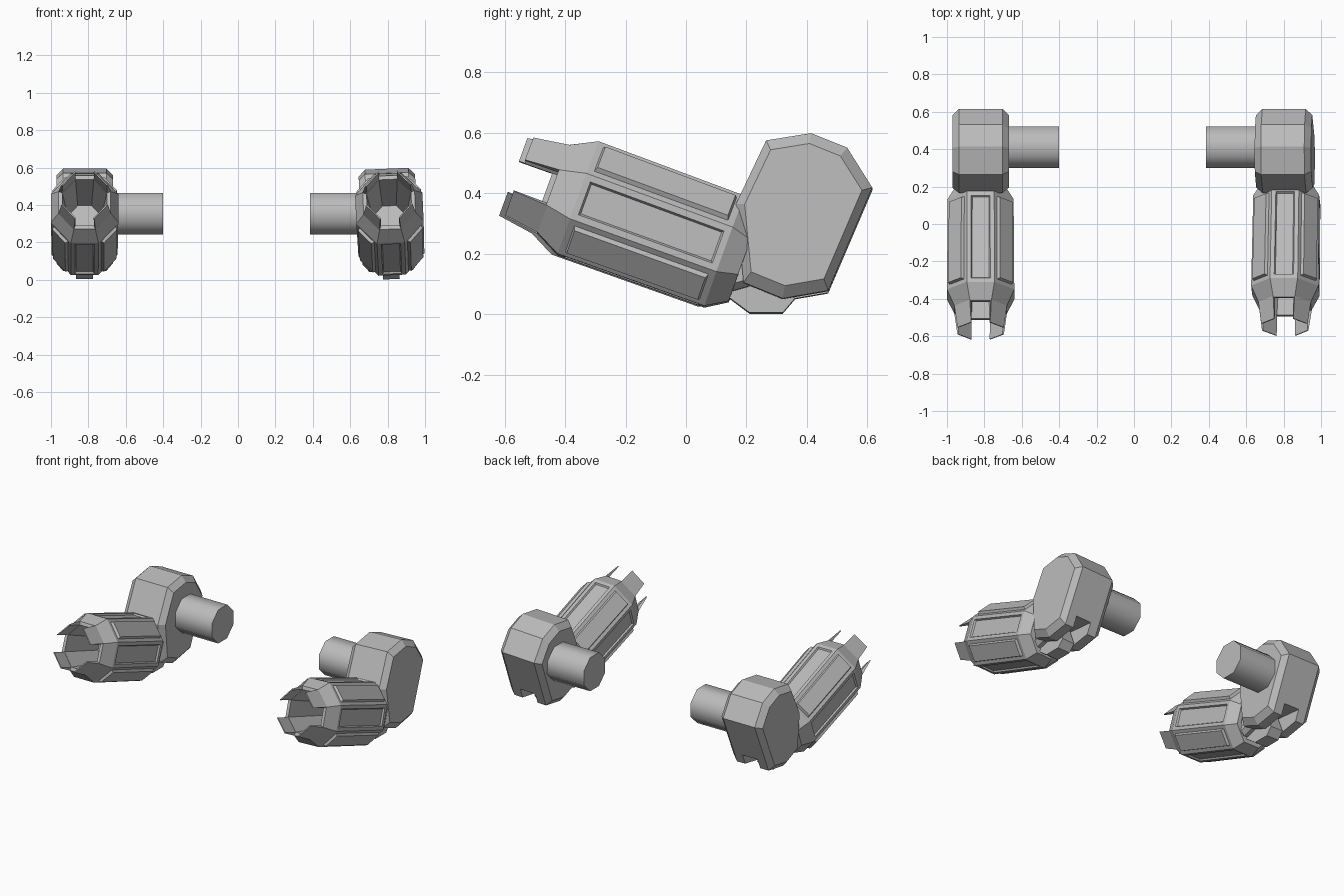
import bpy, bmesh
from math import radians, sin, cos, pi
from mathutils import Matrix, Vector

cube = bpy.data.objects.get("Cube")
if cube:
    bpy.data.objects.remove(cube, do_unlink=True)

COLOUR = (0.5, 0.5, 0.5, 1)
grey = bpy.data.materials.new("plain grey")
grey.use_nodes = True
grey.diffuse_color = COLOUR
grey.node_tree.nodes["Principled BSDF"].inputs["Base Color"].default_value = COLOUR

ARM_X = 0.82            # middle of each arm
TILT = radians(20)      # forearm slope
MID_V = 0.231           # height of the barrel axis in forearm space


def loft(name, rings, place, panels=None):
    """Skin a list of closed rings and cap both ends; panel one band if asked."""
    bm = bmesh.new()
    loops = [[bm.verts.new(place @ Vector(p)) for p in ring] for ring in rings]
    bands = []
    for a, b in zip(loops, loops[1:]):
        n = len(a)
        bands.append([bm.faces.new((a[i], a[(i + 1) % n], b[(i + 1) % n], b[i]))
                      for i in range(n)])
    bm.faces.new(loops[0])
    bm.faces.new(loops[-1])
    bmesh.ops.recalc_face_normals(bm, faces=bm.faces[:])
    if panels is not None:
        # flat sides get sunken panels, chamfers raised bars
        for start, rise in ((0, -0.010), (1, 0.016)):
            bmesh.ops.inset_individual(bm, faces=bands[panels][start::2],
                                       thickness=0.022, use_even_offset=True)
            bmesh.ops.inset_individual(bm, faces=bands[panels][start::2],
                                       thickness=0.006, depth=rise,
                                       use_even_offset=True)
    mesh = bpy.data.meshes.new(name)
    bm.to_mesh(mesh)
    bm.free()
    mesh.materials.append(grey)
    obj = bpy.data.objects.new(name, mesh)
    bpy.context.collection.objects.link(obj)
    return obj


def slab(name, outline, half, place, bevel=0.0, shrink=1.0):
    """Side outline (y, z) extruded along x, with optional bevelled rims."""
    cy = sum(p[0] for p in outline) / len(outline)
    cz = sum(p[1] for p in outline) / len(outline)

    def ring(x, s):
        return [(ARM_X + x, cy + (y - cy) * s, cz + (z - cz) * s) for y, z in outline]
    rings = [ring(-half + bevel, 1), ring(half - bevel, 1)]
    if bevel:
        rings = [ring(-half, shrink)] + rings + [ring(half, shrink)]
    return loft(name, rings, place)


def forearm_point(x, t, v):
    """Forearm space: t runs forward along the barrel, v across it."""
    return (ARM_X + x, -cos(TILT) * t + sin(TILT) * v, sin(TILT) * t + cos(TILT) * v)


# Eight-sided barrel section; even edges are flat sides, odd ones chamfers
SECTION = [(0.18, -0.08), (0.18, 0.08), (0.074, 0.198), (-0.074, 0.198),
           (-0.18, 0.08), (-0.18, -0.08), (-0.074, -0.198), (0.074, -0.198)]
BARREL = [(-0.02, 0.5), (-0.10, 0.6), (-0.10, 0.76), (-0.03, 0.98), (0.485, 1),
          (0.575, 0.77), (0.575, 0.66), (0.25, 0.5)]
HOUSING = [(0.265, 0.57), (0.414, 0.594), (0.533, 0.546), (0.616, 0.414),
           (0.47, 0.073), (0.32, 0.047), (0.19, 0.10), (0.165, 0.36)]
SLOT = [(0.1, -0.05), (0.56, -0.05), (0.52, 0.14), (0.3, 0.16), (0.1, 0.25)]
TAB = [(0.12, 0.07), (0.21, 0.003), (0.32, 0.003), (0.36, 0.05), (0.3, 0.2), (0.12, 0.25)]
ELBOW = [(0.06, 0.12), (0.14, 0.07), (0.21, 0.09), (0.25, 0.2), (0.2, 0.32), (0.08, 0.32)]


def barrel_ring(t, s):
    return [forearm_point(x * s, t, MID_V + v * s) for x, v in SECTION]


def build_arm(side, place, fore_place, peg_end):
    # Bevelled elbow housing with a slot cut along its underside
    housing = slab(side + "_elbow_housing", HOUSING, 0.151, place, 0.035, 0.86)
    cutter = slab(side + "_slot_cutter", SLOT, 0.055, place)
    cutter.hide_render = True
    cutter.hide_viewport = True
    cut = housing.modifiers.new("slot", 'BOOLEAN')
    cut.operation = 'DIFFERENCE'
    cut.solver = 'EXACT'
    cut.object = cutter

    # Hinge parts joining the housing to the forearm
    slab(side + "_hinge_tab", TAB, 0.045, place)
    slab(side + "_hinge_block", ELBOW, 0.1, place, 0.03, 0.8)

    # Hollow panelled forearm
    loft(side + "_forearm", [barrel_ring(t, s) for t, s in BARREL], fore_place, panels=3)

    # Four wedge prongs on the chamfers of the mouth
    for k in (1, 3, 5, 7):
        def edge(t, s):
            ring = barrel_ring(t, s)
            return [ring[k], ring[(k + 1) % 8]]
        rings = [edge(t, outer) + edge(t, inner)[::-1]
                 for t, outer, inner in ((0.565, 0.785, 0.67), (0.692, 0.69, 0.655))]
        loft(side + "_prong_" + str(k // 2 + 1), rings, fore_place)

    # Smooth shoulder peg pointing inwards
    flip = Matrix.Scale(-1, 4, (1, 0, 0)) if side == "right" else Matrix()
    angles = [(i + 0.5) * pi / 4 for i in range(8)]
    peg = loft(side + "_shoulder_peg",
               [[(x, 0.41 + 0.121 * cos(a), 0.353 + 0.121 * sin(a)) for a in angles]
                for x in (peg_end, 0.72)], flip)
    peg.data.polygons.foreach_set("use_smooth", [True] * len(peg.data.polygons))
    peg.data.set_sharp_from_angle(angle=radians(60))


# Right arm is upright; left arm leans inwards slightly
mirror = Matrix.Scale(-1, 4, (1, 0, 0))
build_arm("right", mirror, mirror, 0.40)
pivot = Matrix.Translation((ARM_X, 0, 0))
lean = pivot @ Matrix.Rotation(radians(-2.5), 4, 'Y') @ pivot.inverted()
build_arm("left", lean, Matrix.Translation((0.006, 0.02, 0)) @ lean, 0.385)
